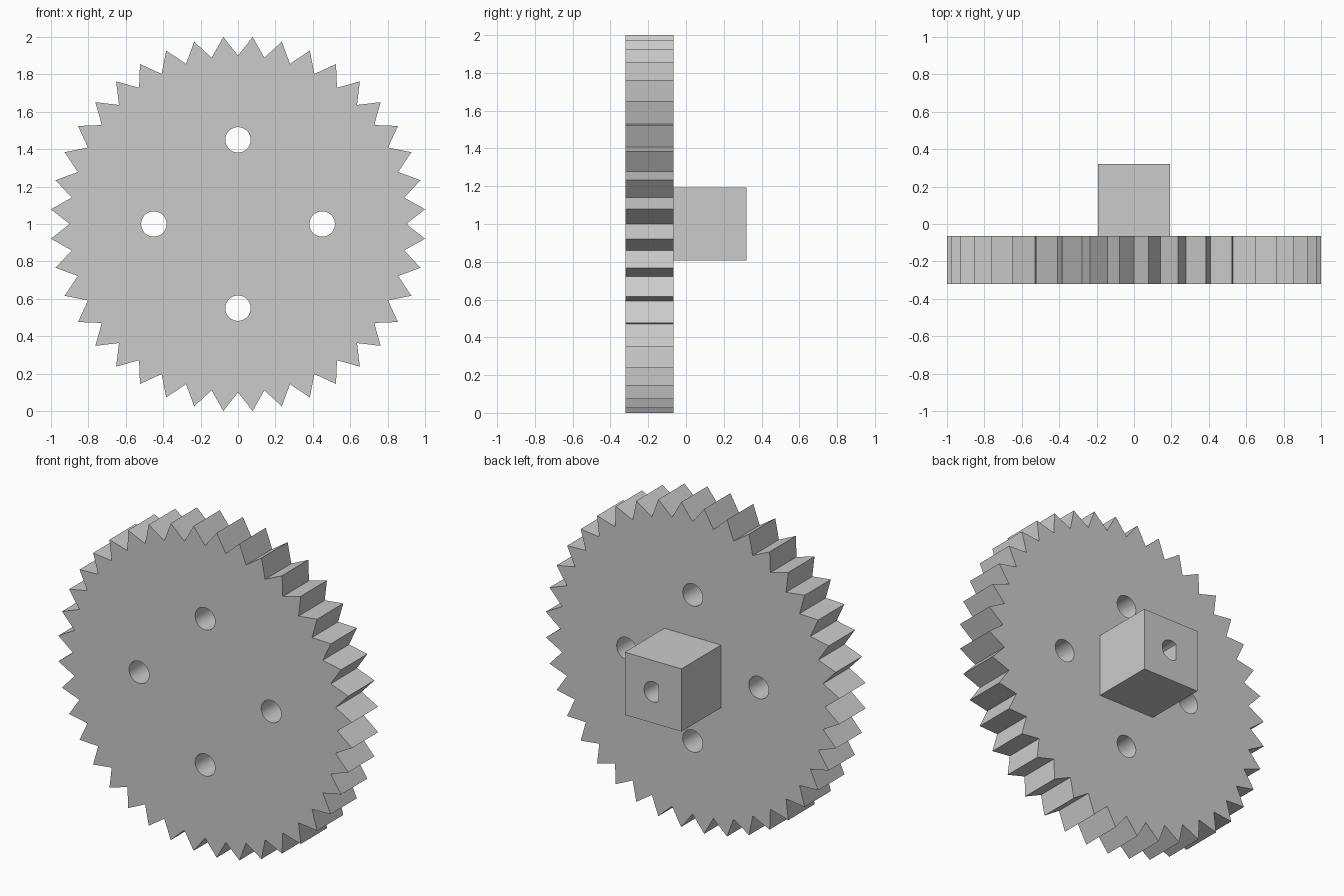
import bpy, bmesh
from math import sin, cos, pi, radians

cube = bpy.data.objects.get("Cube")
if cube:
    bpy.data.objects.remove(cube, do_unlink=True)

TEETH = 40
TIP_R, ROOT_R = 1.003, 0.90
HOLE_R, HOLE_RING = 0.068, 0.45
HUB, BORE_R, BORE_FLAT = 0.193, 0.062, -0.037
FRONT, BACK, HUB_END = -0.32, -0.065, 0.32

grey = bpy.data.materials.new("light grey")
grey.use_nodes = True
colour = (0.6, 0.6, 0.6, 1)
grey.diffuse_color = colour
grey.node_tree.nodes["Principled BSDF"].inputs["Base Color"].default_value = colour


def circle(cx, cy, r, n=40):
    return [(cx + r * cos(2 * pi * i / n), cy + r * sin(2 * pi * i / n)) for i in range(n)]


def extruded(name, outlines, y0, y1):
    """Fill the first outline, with the others as holes, and extrude it along y."""
    curve = bpy.data.curves.new(name, 'CURVE')
    curve.dimensions = '2D'
    curve.fill_mode = 'BOTH'
    curve.extrude = (y1 - y0) / 2
    for points in outlines:
        spline = curve.splines.new('POLY')
        spline.points.add(len(points) - 1)
        for p, (x, y) in zip(spline.points, points):
            p.co = (x, y, 0, 1)
        spline.use_cyclic_u = True
    obj = bpy.data.objects.new(name, curve)
    bpy.context.collection.objects.link(obj)
    obj.location = (0, (y0 + y1) / 2, 1)
    obj.rotation_euler = (radians(90), 0, 0)
    bpy.ops.object.select_all(action='DESELECT')
    obj.select_set(True)
    bpy.context.view_layer.objects.active = obj
    bpy.ops.object.convert(target='MESH')
    obj = bpy.context.view_layer.objects.active
    # Weld the caps to the walls and tidy the normals
    bm = bmesh.new()
    bm.from_mesh(obj.data)
    bmesh.ops.remove_doubles(bm, verts=bm.verts, dist=0.0001)
    bmesh.ops.recalc_face_normals(bm, faces=bm.faces)
    bm.to_mesh(obj.data)
    bm.free()
    obj.data.materials.clear()
    obj.data.materials.append(grey)
    bpy.ops.object.shade_smooth_by_angle(angle=radians(25))
    return obj


# Toothed wheel with four round holes
rim = []
for i in range(2 * TEETH):
    a = pi * i / TEETH
    r = TIP_R if i % 2 else ROOT_R
    rim.append((r * sin(a), r * cos(a)))
holes = [circle(HOLE_RING * cos(k * pi / 2), HOLE_RING * sin(k * pi / 2), HOLE_R)
         for k in range(4)]
extruded("gear_wheel", [rim] + holes, FRONT, BACK)

# Square hub with a D-shaped shaft bore that ends at the wheel
square = [(-HUB, -HUB), (HUB, -HUB), (HUB, HUB), (-HUB, HUB)]
bore = [(max(x, BORE_FLAT), y) for x, y in circle(0, 0, BORE_R)]
extruded("hub_block", [square, bore], BACK - 0.002, HUB_END)
